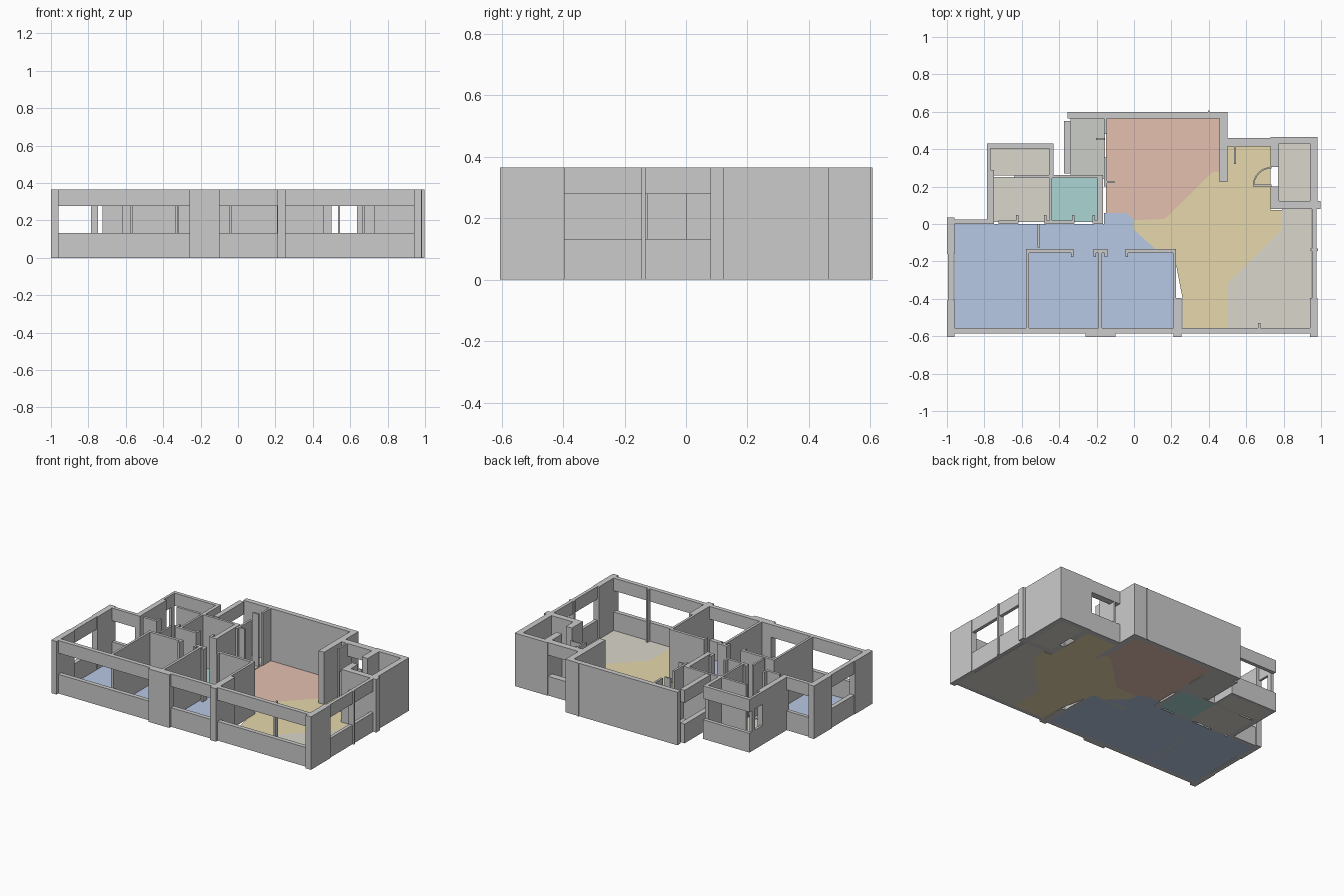
import bpy, bmesh, math

if "Cube" in bpy.data.objects:
    bpy.data.objects.remove(bpy.data.objects["Cube"])

H, SILL, HEAD, T = 0.365, 0.132, 0.278, 0.004


def prism(name, pts, z0, z1, mat=None):
    bm = bmesh.new()
    face = bm.faces.new([bm.verts.new((x, y, z0)) for x, y in pts])
    top = bmesh.ops.extrude_face_region(bm, geom=[face])["geom"]
    bmesh.ops.translate(bm, vec=(0, 0, z1 - z0),
                        verts=[g for g in top if isinstance(g, bmesh.types.BMVert)])
    bmesh.ops.recalc_face_normals(bm, faces=bm.faces)
    me = bpy.data.meshes.new(name)
    bm.to_mesh(me)
    bm.free()
    ob = bpy.data.objects.new(name, me)
    bpy.context.collection.objects.link(ob)
    if mat:
        me.materials.append(mat)
    return ob


def wall(name, x0, x1, y0, y1, z0=0, z1=H, mat=None):
    return prism(name, [(x0, y0), (x1, y0), (x1, y1), (x0, y1)], z0, z1, mat)


def window(name, x0, x1, y0, y1):
    wall(name + "_sill", x0, x1, y0, y1, 0, SILL)
    wall(name + "_lintel", x0, x1, y0, y1, HEAD, H)


def post(name, x, y, sx=0.012, sy=0.03):
    wall(name, x - sx / 2, x + sx / 2, y - sy / 2, y + sy / 2)


def colour(name, r, g, b):
    m = bpy.data.materials.new(name)
    m.diffuse_color = (r, g, b, 1)
    m.use_nodes = True
    m.node_tree.nodes["Principled BSDF"].inputs["Base Color"].default_value = m.diffuse_color
    return m


blue = colour("bedroom_blue", .47, .58, .77)
red = colour("kitchen_red", .78, .53, .43)
yellow = colour("living_yellow", .79, .69, .41)
teal = colour("bath_teal", .41, .67, .66)
beige = colour("plain_beige", .70, .67, .60)
grey = colour("utility_grey", .60, .61, .57)

# Floors
prism("bedroom_floor", [(-.96, -.555), (.21, -.555), (.21, -.14), (.12, -.14), (0, -.03),
                        (0, .02), (-.035, .06), (-.16, .06), (-.16, 0), (-.96, 0)], 0, T, blue)
prism("kitchen_floor", [(-.15, .06), (-.035, .06), (0, .02), (.165, .027), (.42, .278),
                        (.457, .278), (.457, .565), (-.15, .565)], 0, T, red)
prism("living_floor", [(0, .02), (0, -.03), (.12, -.14), (.21, -.14), (.26, -.4), (.26, -.555),
                       (.5, -.555), (.5, -.32), (.79, -.03), (.79, .075), (.73, .075),
                       (.73, .42), (.5, .42), (.5, .278), (.42, .278), (.165, .027)], 0, T, yellow)
prism("sunroom_floor", [(.5, -.555), (.95, -.555), (.95, .08), (.79, .08),
                        (.79, -.03), (.5, -.32)], 0, T, beige)
wall("balcony_floor", -.77, -.45, .26, .405, 0, T, beige)
wall("washroom_floor", -.75, -.445, .01, .25, 0, T, beige)
wall("bath_floor", -.44, -.19, .01, .25, 0, T, teal)
wall("utility_floor", -.34, -.155, .24, .565, 0, T, grey)
wall("lift_floor", .77, .94, .12, .43, 0, T, beige)

# South facade: piers and three wide windows
wall("south_west_pier", -1, -.96, -.605, -.41)
wall("south_wide_pier", -.26, -.10, -.605, -.555)
wall("south_slim_pier", .21, .255, -.605, -.395)
wall("south_east_pier", .94, .98, -.605, -.395)
for i, (a, b) in enumerate([(-.96, -.26), (-.10, .21), (.255, .94)]):
    window(f"south_window_{i}", a, b, -.585, -.555)
post("sunroom_mullion", .67, -.545)

# West facade
window("west_window", -.995, -.965, -.41, -.16)
wall("west_wall", -1, -.96, -.16, .035)
window("bedroom_north_window", -.96, -.785, 0, .025)

# East facade
window("east_window", .952, .975, -.395, .08)
post("east_mullion", .965, -.138, .04, .014)

# Lift shaft block
wall("shaft_south", .73, .998, .08, .122)
wall("shaft_east", .94, .98, .122, .465)
wall("shaft_north", .73, .94, .43, .465)
wall("shaft_west_upper", .73, .775, .305, .43)
wall("shaft_west_lower", .73, .775, .122, .20)

# Entrance window and door
window("entrance_window", .5, .73, .415, .46)
post("entrance_mullion", .54, .39, .012, .14)
arc = [(math.pi / 2 + math.pi / 2 * i / 8) for i in range(9)]
prism("door_swing", [(.735 + .10 * math.cos(a), .205 + .10 * math.sin(a)) for a in arc] +
      [(.735 + .092 * math.cos(a), .205 + .092 * math.sin(a)) for a in reversed(arc)], 0, .28)
wall("entrance_door", .635, .735, .2, .21, 0, .28)

# Kitchen and utility
wall("north_wall", -.355, .5, .565, .6)
post("north_pin", .40, .60, .008, .012)
wall("kitchen_east_wall", .457, .5, .225, .565)
window("utility_west_window", -.375, -.34, .27, .55)
wall("utility_east_upper", -.16, -.145, .48, .565)
wall("utility_east_lower", -.16, -.145, .20, .355)
post("utility_door_leaf", -.18, .455, .045, .012)
wall("kitchen_stub", -.145, -.105, .22, .23)

# Balcony and baths
window("balcony_north", -.785, -.43, .405, .43)
wall("balcony_west_a", -.785, -.768, .37, .405)
window("balcony_west", -.785, -.768, .29, .37)
wall("balcony_east", -.455, -.43, .26, .405)
wall("washroom_west", -.785, -.748, 0, .29)
wall("bath_north", -.64, -.165, .245, .262)
wall("bath_divider", -.452, -.438, .01, .245)
wall("bath_east", -.197, -.165, .01, .245)
wall("washroom_south", -.725, -.62, 0, .018)
wall("bath_south_left", -.47, -.32, 0, .018)
wall("bath_south_right", -.215, -.165, 0, .018)
for i, x in enumerate((-.625, -.475, -.325, -.215)):
    post(f"bath_jamb_{i}", x, .025, .014, .045)

# Bedroom partitions
wall("bedroom_divider_west", -.578, -.562, -.555, -.135)
wall("bedroom_divider_mid", -.19, -.172, -.555, -.135)
wall("bedroom_two_north", -.578, -.325, -.155, -.135)
wall("bedroom_two_corner", -.21, -.15, -.155, -.135)
wall("bedroom_three_north", -.04, .225, -.155, -.135)
wall("bedroom_three_east", .208, .225, -.395, -.135)
wall("corridor_end", -.515, -.502, -.125, 0)
for i, x in enumerate((-.33, -.21, -.15, -.038)):
    post(f"bedroom_jamb_{i}", x, -.155, .014, .045)
